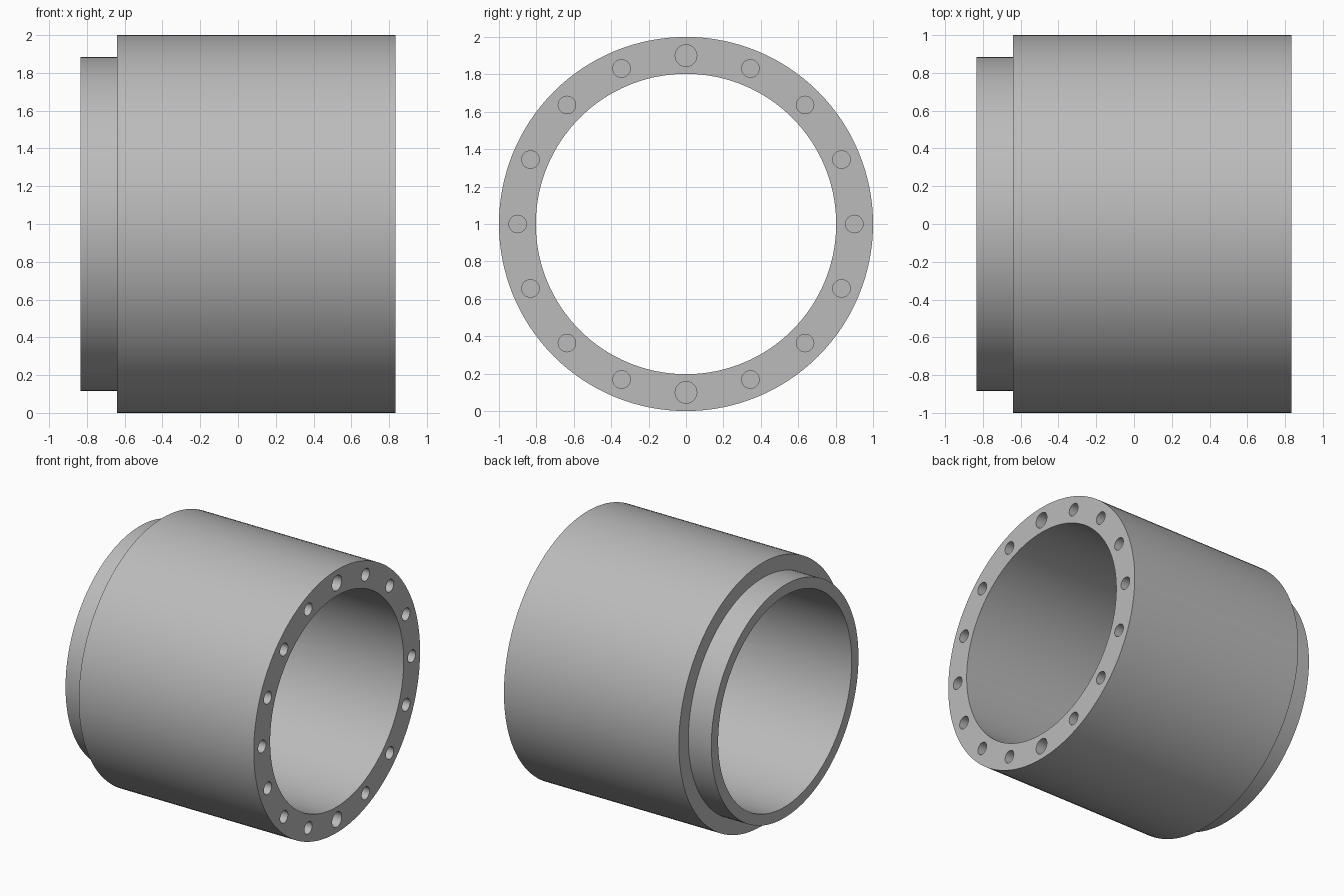
import bpy, bmesh, math

if "Cube" in bpy.data.objects:
    bpy.data.objects.remove(bpy.data.objects["Cube"])

SEG = 128
X_BACK, X_STEP, X_FACE = -0.833, -0.64, 0.833
R_BORE, R_SPIGOT, R_BODY, R_BOLTS = 0.803, 0.885, 1.0, 0.9
HOLE_DEPTH = 0.25

steel = bpy.data.materials.new("steel_grey")
steel.diffuse_color = (0.5, 0.5, 0.5, 1)
steel.use_nodes = True
steel.node_tree.nodes["Principled BSDF"].inputs["Base Color"].default_value = steel.diffuse_color


def make_object(name, bm):
    bmesh.ops.recalc_face_normals(bm, faces=bm.faces)
    mesh = bpy.data.meshes.new(name)
    bm.to_mesh(mesh)
    bm.free()
    mesh.materials.append(steel)
    obj = bpy.data.objects.new(name, mesh)
    bpy.context.collection.objects.link(obj)
    return obj


def lathe(bm, profile, cy, cz, segments):
    """Revolve a closed (x, radius) profile around an x-parallel axis."""
    rings = []
    for i in range(segments):
        a = 2 * math.pi * i / segments
        rings.append([bm.verts.new((x, cy + r * math.cos(a), cz + r * math.sin(a)))
                      for x, r in profile])
    n = len(profile)
    for i in range(segments):
        r0, r1 = rings[i], rings[(i + 1) % segments]
        for j in range(n):
            k = (j + 1) % n
            bm.faces.new((r0[j], r0[k], r1[k], r1[j]))


def cylinder(bm, x0, x1, r, cy, cz, segments):
    rings = [[bm.verts.new((x, cy + r * math.cos(2 * math.pi * i / segments),
                            cz + r * math.sin(2 * math.pi * i / segments)))
              for i in range(segments)] for x in (x0, x1)]
    for ring in rings:
        bm.faces.new(ring)
    for i in range(segments):
        k = (i + 1) % segments
        bm.faces.new((rings[0][i], rings[0][k], rings[1][k], rings[1][i]))


# Sleeve with a stepped spigot at the left end
bm = bmesh.new()
lathe(bm, [(X_BACK, R_BORE), (X_BACK, R_SPIGOT), (X_STEP, R_SPIGOT),
           (X_STEP, R_BODY), (X_FACE, R_BODY), (X_FACE, R_BORE)], 0, 1, SEG)
sleeve = make_object("flanged_sleeve", bm)

# Blind bolt holes: 16 on a circle, larger at top and bottom
bm = bmesh.new()
for i in range(16):
    a = math.pi * i / 8
    radius = 0.058 if i in (4, 12) else 0.047
    cylinder(bm, X_FACE - HOLE_DEPTH, X_FACE + 0.1, radius,
             R_BOLTS * math.cos(a), 1 + R_BOLTS * math.sin(a), 32)
cutter = make_object("bolt_hole_cutter", bm)
cutter.hide_render = True
cutter.hide_set(True)

cut = sleeve.modifiers.new("bolt_holes", 'BOOLEAN')
cut.operation = 'DIFFERENCE'
cut.solver = 'EXACT'
cut.object = cutter

# Apply the cut, then remove the helper and smooth the round walls
bpy.context.view_layer.objects.active = sleeve
sleeve.select_set(True)
bpy.ops.object.modifier_apply(modifier=cut.name)
bpy.data.objects.remove(cutter)
bpy.ops.object.shade_smooth_by_angle(angle=math.radians(30))
